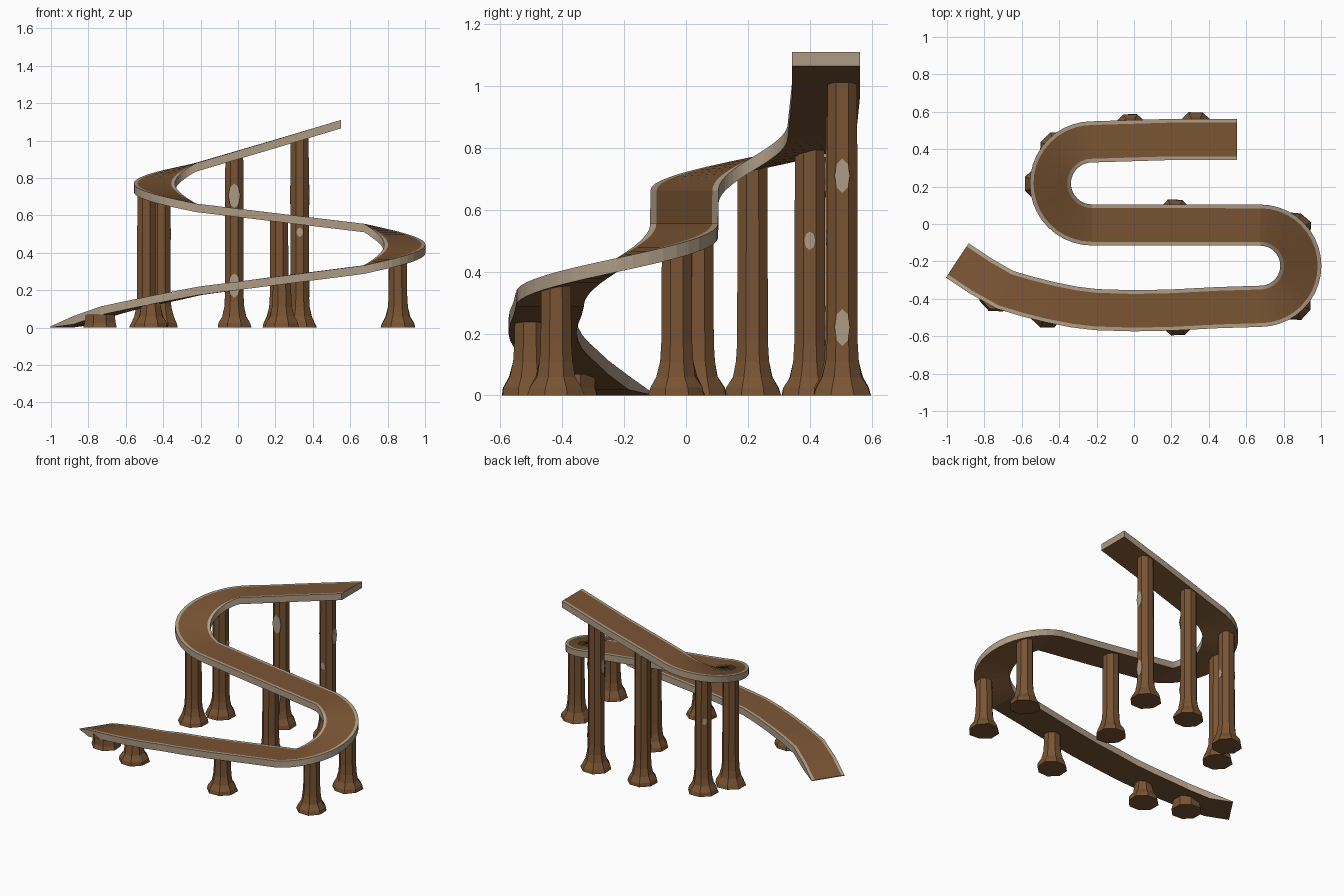
import bpy, bmesh, math, random
from mathutils import Vector, Matrix

random.seed(4)
if "Cube" in bpy.data.objects:
    bpy.data.objects.remove(bpy.data.objects["Cube"])


def material(name, rgb):
    m = bpy.data.materials.new(name)
    m.use_nodes = True
    m.diffuse_color = (*rgb, 1)
    m.node_tree.nodes["Principled BSDF"].inputs["Base Color"].default_value = (*rgb, 1)
    return m


BROWN = material("brown wood", (0.19, 0.088, 0.033))
BEIGE = material("pale beige", (0.42, 0.33, 0.235))


def finish(name, bm, *mats):
    bmesh.ops.recalc_face_normals(bm, faces=bm.faces)
    me = bpy.data.meshes.new(name)
    bm.to_mesh(me)
    bm.free()
    for m in mats:
        me.materials.append(m)
    ob = bpy.data.objects.new(name, me)
    bpy.context.collection.objects.link(ob)
    return ob


HALF, RIM, THICK = 0.11, 0.02, 0.045


def turn(cx, cy, r, side, z0, z1, n=20):
    """Rising half circle from -y to +y, bulging towards side."""
    return [Vector((cx + side * r * math.cos(a), cy + r * math.sin(a), z0 + (z1 - z0) * i / n))
            for i in range(n + 1) for a in [math.pi * (i / n - 0.5)]]


# Centre line of the ramp, from the ground up
path = [Vector(p) for p in [
    (-0.945, -0.195, 0.005), (-0.82, -0.278, 0.063), (-0.69, -0.352, 0.113),
    (-0.57, -0.388, 0.142), (-0.45, -0.418, 0.168), (-0.32, -0.444, 0.195),
    (-0.2, -0.458, 0.22), (0, -0.464, 0.246), (0.2, -0.46, 0.272), (0.45, -0.447, 0.304)]]
path += turn(0.675, -0.223, 0.217, 1, 0.333, 0.555)
path += turn(-0.225, 0.217, 0.222, -1, 0.663, 0.88)
path += [Vector((0.2, 0.452, 1.005)), Vector((0.55, 0.452, 1.11))]

# Ramp slab: brown deck and underside, pale rims, sides and ends
bm = bmesh.new()
rings = []
for i, p in enumerate(path):
    d = path[min(i + 1, len(path) - 1)] - path[max(i - 1, 0)]
    d.z = 0
    if i == len(path) - 1:
        d = Vector((1, 0, 0))
    s = Vector((-d.y, d.x, 0)).normalized()
    low = max(0.0, p.z - THICK)
    row = [(HALF, p.z), (HALF - RIM, p.z), (RIM - HALF, p.z), (-HALF, p.z), (-HALF, low), (HALF, low)]
    rings.append([bm.verts.new((p.x + s.x * o, p.y + s.y * o, z)) for o, z in row])
for a, b in zip(rings, rings[1:]):
    for k in range(6):
        f = bm.faces.new((a[k], a[(k + 1) % 6], b[(k + 1) % 6], b[k]))
        f.material_index = 0 if k in (1, 4) else 1
for end in (rings[0], rings[-1]):
    bm.faces.new(end).material_index = 1
finish("ramp", bm, BROWN, BEIGE)


def underside(x, y):
    """Height of the slab bottom at the closest point of the centre line."""
    best = (9, 0)
    for a, b in zip(path, path[1:]):
        d = b - a
        t = max(0, min(1, ((x - a.x) * d.x + (y - a.y) * d.y) / (d.x ** 2 + d.y ** 2)))
        q = a + d * t
        best = min(best, (math.hypot(q.x - x, q.y - y), q.z - THICK))
    return best[1]


def pillar(name, x, y):
    """Eight-sided trunk with a flared foot."""
    top = underside(x, y) + 0.012
    profile = [(0.097, 0), (0.09, 0.025), (0.069, 0.06), (0.058, 0.11), (0.054, 0.17)]
    profile = [p for p in profile if p[1] < top - 0.01]
    profile.append((0.052 if top > 0.17 else profile[-1][0] - 0.006, top))
    bm = bmesh.new()
    loops = []
    for r, z in profile:
        wobble = 0.004 if r > 0.06 else 0
        loops.append([bm.verts.new((x + q * math.cos(a), y + q * math.sin(a), z))
                      for k in range(8) for a in [math.pi * (k + 0.5) / 4]
                      for q in [r + random.uniform(-wobble, wobble)]])
    for a, b in zip(loops, loops[1:]):
        for k in range(8):
            bm.faces.new((a[k], a[(k + 1) % 8], b[(k + 1) % 8], b[k]))
    bm.faces.new(loops[0])
    bm.faces.new(loops[-1])
    finish(name, bm, BROWN)


# Supports along the ramp
spots = {
    "lowest": (-0.74, -0.375), "front_right": (-0.465, -0.465), "front_left": (0.235, -0.505),
    "left_turn_front": (0.855, -0.42), "left_turn_back": (0.855, -0.03), "middle": (0.22, 0.04),
    "right_turn_front": (-0.49, 0.215), "right_turn_back": (-0.41, 0.4),
    "back_middle": (-0.02, 0.5), "back_left": (0.33, 0.505)}
for key, (x, y) in spots.items():
    pillar(key + "_pillar", x, y)


def patch(key, angle, z, w, h):
    """Thin pale plate on the flat of a pillar."""
    x, y = spots[key]
    a = math.radians(angle)
    bm = bmesh.new()
    bmesh.ops.create_cone(bm, cap_ends=True, segments=8, radius1=0.5, radius2=0.5, depth=0.004)
    bm.transform(Matrix.Translation((x + 0.05 * math.cos(a), y + 0.05 * math.sin(a), z))
                 @ Matrix.Rotation(a, 4, "Z") @ Matrix.Rotation(math.pi / 2, 4, "Y")
                 @ Matrix.Diagonal((h, w, 1, 1)))
    finish(key + "_bare_patch", bm, BEIGE)


# Bare wood patches
patch("back_middle", -90, 0.705, 0.065, 0.13)
patch("back_middle", -90, 0.225, 0.065, 0.13)
patch("back_left", -90, 0.51, 0.035, 0.05)
patch("back_left", 0, 0.71, 0.05, 0.11)
patch("back_left", 0, 0.22, 0.05, 0.12)
patch("back_left", 180, 0.71, 0.04, 0.1)
patch("right_turn_back", 0, 0.5, 0.035, 0.06)
patch("right_turn_back", 135, 0.5, 0.03, 0.05)
